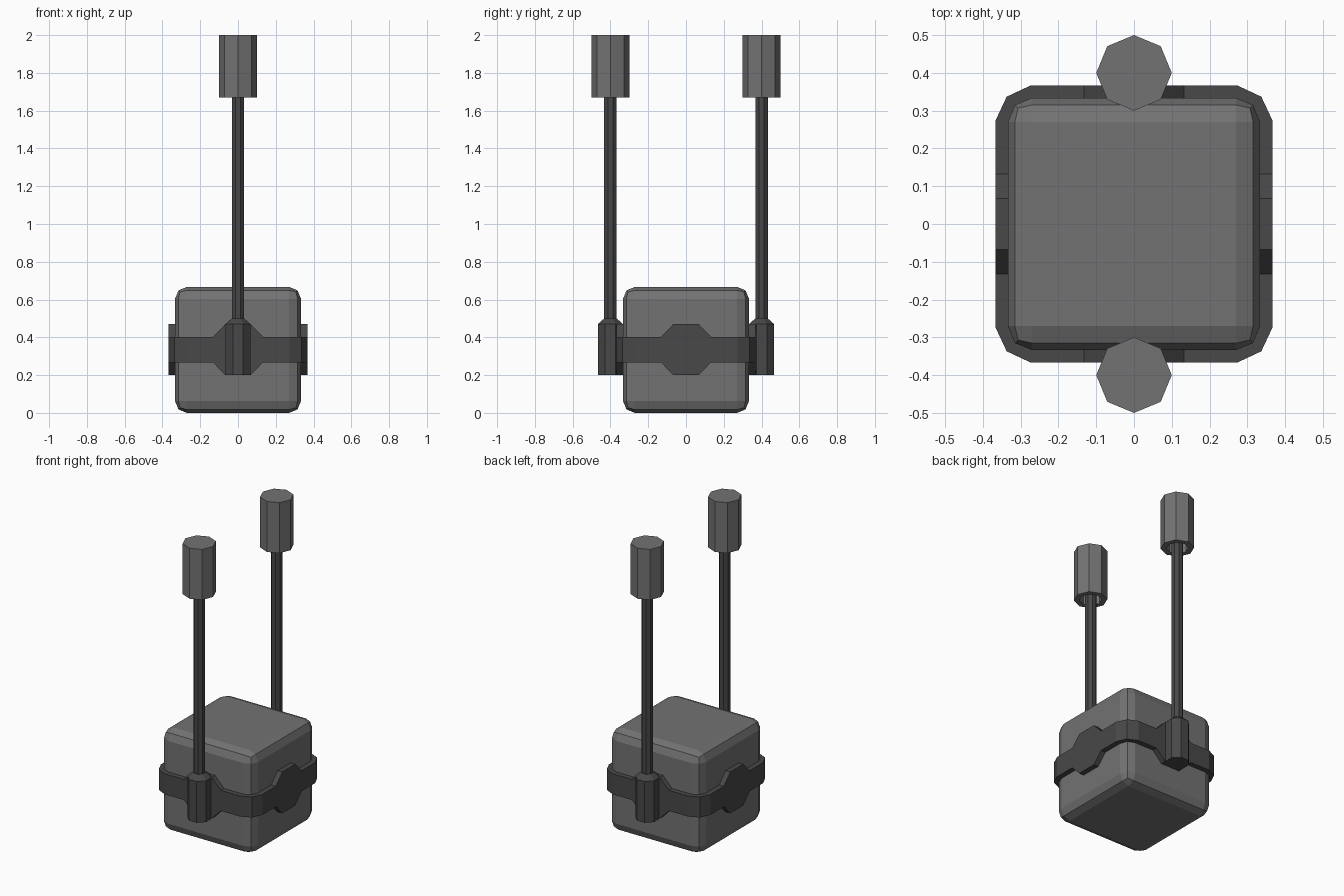
import bpy, bmesh, math

cube = bpy.data.objects.get("Cube")
if cube:
    bpy.data.objects.remove(cube, do_unlink=True)


def material(name, value):
    m = bpy.data.materials.new(name)
    m.use_nodes = True
    m.diffuse_color = (value, value, value, 1)
    m.node_tree.nodes["Principled BSDF"].inputs["Base Color"].default_value = (value, value, value, 1)
    return m


light_grey = material("mid grey", 0.17)
dark_grey = material("dark grey", 0.065)


def finish(name, bm, mat):
    bmesh.ops.recalc_face_normals(bm, faces=bm.faces)
    mesh = bpy.data.meshes.new(name)
    bm.to_mesh(mesh)
    bm.free()
    mesh.materials.append(mat)
    obj = bpy.data.objects.new(name, mesh)
    bpy.context.collection.objects.link(obj)
    return obj


def lathe(name, profile, y, turn, mat):
    """Eight-sided turned part from (radius, z) rings, closed at both ends."""
    bm = bmesh.new()
    angles = [math.pi / 4 * (i + turn) for i in range(8)]
    rings = [[bm.verts.new((r * math.cos(a), y + r * math.sin(a), z)) for a in angles]
             for r, z in profile]
    for low, high in zip(rings, rings[1:]):
        for i in range(8):
            j = (i + 1) % 8
            bm.faces.new((low[i], low[j], high[j], high[i]))
    bm.faces.new(rings[0])
    bm.faces.new(rings[-1])
    return finish(name, bm, mat)


# Rounded block
bm = bmesh.new()
bmesh.ops.create_cube(bm, size=0.667)
bmesh.ops.translate(bm, verts=bm.verts, vec=(0, 0, 0.3335))
block = finish("block", bm, light_grey)
bevel = block.modifiers.new("rounded edges", "BEVEL")
bevel.width = 0.063
bevel.segments = 2

# Strap around the block, widened in the middle of each side
MID, NARROW, WIDE, OUT, INNER = 0.335, 0.067, 0.135, 0.367, 0.3
side = [(-0.273, OUT, NARROW), (-0.133, OUT, NARROW), (-0.067, OUT, WIDE),
        (0.067, OUT, WIDE), (0.133, OUT, NARROW), (0.273, OUT, NARROW),
        (0.337, 0.337, NARROW)]
bm = bmesh.new()
sections = []
for quarter in range(4):
    c, s = [(1, 0), (0, 1), (-1, 0), (0, -1)][quarter]
    for t, d, h in side:
        section = []
        for u, v, z in ((t, d, -h), (t, d, h),
                        (min(t, INNER), INNER, h), (min(t, INNER), INNER, -h)):
            section.append(bm.verts.new((u * c + v * s, v * c - u * s, MID + z)))
        sections.append(section)
for a, b in zip(sections, sections[1:] + sections[:1]):
    for i in range(4):
        j = (i + 1) % 4
        bm.faces.new((a[i], a[j], b[j], b[i]))
finish("strap", bm, dark_grey)

# Socket, rod and hollow cap at front and back
flat = 1 / math.cos(math.pi / 8)
for label, y in (("front", -0.4), ("back", 0.4)):
    lathe(label + "_socket", [(0.067 * flat, 0.2), (0.067 * flat, 0.47), (0.033 * flat, 0.5)],
          y, 0.5, dark_grey)
    lathe(label + "_rod", [(0.033 * flat, 0.49), (0.033 * flat, 1.96)], y, 0.5, dark_grey)
    lathe(label + "_cap", [(0.067, 1.95), (0.067, 1.67), (0.1, 1.67), (0.1, 2.0)],
          y, 0, light_grey)
